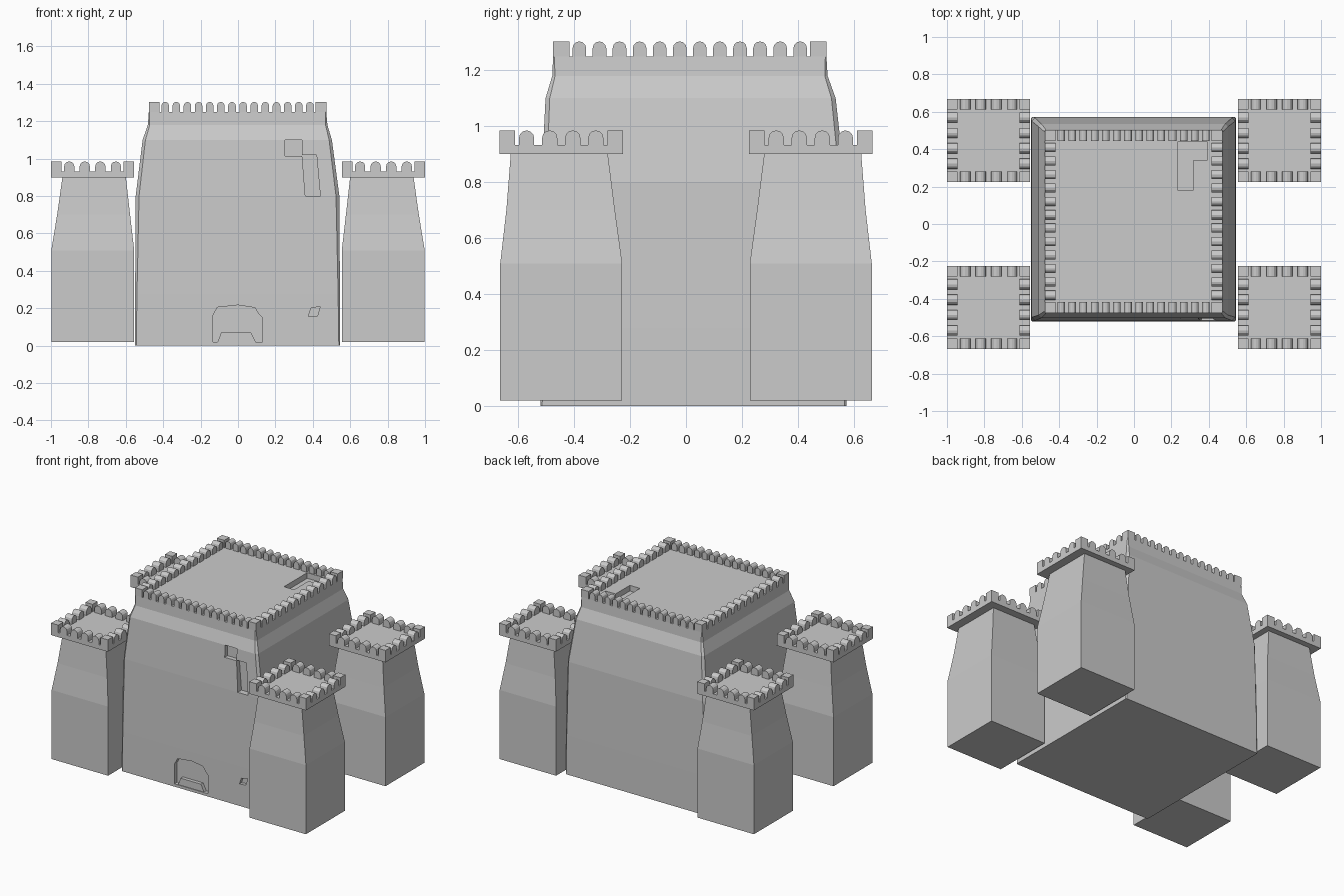
import bpy, bmesh, math
from mathutils import Vector

if "Cube" in bpy.data.objects:
    bpy.data.objects.remove(bpy.data.objects["Cube"])


def finish(bm, name):
    bmesh.ops.recalc_face_normals(bm, faces=bm.faces)
    me = bpy.data.meshes.new(name)
    bm.to_mesh(me)
    bm.free()
    ob = bpy.data.objects.new(name, me)
    bpy.context.collection.objects.link(ob)
    return ob


def loft(name, rings):
    """Stack of chamfered rectangles: (z, x0, x1, y0, y1, chamfer)."""
    bm = bmesh.new()
    prev = None
    for z, x0, x1, y0, y1, c in rings:
        if c:
            pts = [(x0 + c, y0), (x1 - c, y0), (x1, y0 + c), (x1, y1 - c),
                   (x1 - c, y1), (x0 + c, y1), (x0, y1 - c), (x0, y0 + c)]
        else:
            pts = [(x0, y0), (x1, y0), (x1, y1), (x0, y1)]
        ring = [bm.verts.new((x, y, z)) for x, y in pts]
        n = len(ring)
        if prev:
            for i in range(n):
                bm.faces.new((prev[i], prev[(i + 1) % n], ring[(i + 1) % n], ring[i]))
        else:
            bm.faces.new(ring[::-1])
        prev = ring
    bm.faces.new(prev)
    return finish(bm, name)


def extrude(bm, pts, vec):
    """Closed prism from 3D outline points."""
    a = [bm.verts.new(p) for p in pts]
    b = [bm.verts.new(Vector(p) + Vector(vec)) for p in pts]
    n = len(a)
    bm.faces.new(a)
    bm.faces.new(b[::-1])
    for i in range(n):
        bm.faces.new((a[i], b[i], b[(i + 1) % n], a[(i + 1) % n]))


def prism(name, pts, vec):
    bm = bmesh.new()
    extrude(bm, pts, vec)
    return finish(bm, name)


def cut(ob, cutter):
    mod = ob.modifiers.new("cut", "BOOLEAN")
    mod.operation = 'DIFFERENCE'
    mod.solver = 'EXACT'
    mod.object = cutter
    cutter.hide_render = True
    bpy.context.view_layer.objects.active = ob
    bpy.ops.object.modifier_apply(modifier=mod.name)
    bpy.data.objects.remove(cutter)


def merlon_outline(w, h):
    r = w / 2
    pts = [(-r, 0)]
    for i in range(7):
        a = math.pi * (1 - i / 6)
        pts.append((r * math.cos(a), h - r + r * math.sin(a)))
    return pts + [(r, 0)]


def battlement(name, x0, x1, y0, y1, z, h, t, nx, ny, fill):
    """Square corner blocks with rows of round-topped merlons between them."""
    bm = bmesh.new()
    z -= 0.002
    for cx in (x0, x1 - t):
        for cy in (y0, y1 - t):
            extrude(bm, [(cx, cy, z), (cx + t, cy, z), (cx + t, cy + t, z), (cx, cy + t, z)], (0, 0, h))
    pitch = (x1 - x0 - 2 * t) / nx
    for i in range(nx):
        c = x0 + t + pitch * (i + 0.5)
        for y in (y0, y1 - t):
            extrude(bm, [(c + u, y, z + v) for u, v in merlon_outline(pitch * fill, h)], (0, t, 0))
    pitch = (y1 - y0 - 2 * t) / ny
    for i in range(ny):
        c = y0 + t + pitch * (i + 0.5)
        for x in (x0, x1 - t):
            extrude(bm, [(x, c + u, z + v) for u, v in merlon_outline(pitch * fill, h)], (t, 0, 0))
    return finish(bm, name)


# Central keep
keep = loft("keep", [
    (0.0, -0.55, 0.545, -0.52, 0.573, 0.006),
    (0.28, -0.55, 0.545, -0.52, 0.573, 0.010),
    (0.80, -0.547, 0.542, -0.517, 0.568, 0.018),
    (1.10, -0.51, 0.502, -0.502, 0.535, 0.015),
    (1.18, -0.482, 0.478, -0.478, 0.506, 0.010),
    (1.25, -0.477, 0.472, -0.475, 0.502, 0.004),
])

# Doorway, windows and roof hatch recesses
door = [(-0.135, 0.02), (-0.135, 0.16), (-0.11, 0.205), (0, 0.217), (0.09, 0.203),
        (0.11, 0.17), (0.13, 0.15), (0.13, 0.02)]
slit = [(0.375, 0.155), (0.39, 0.2), (0.44, 0.21), (0.425, 0.16)]
window = [(0.25, 1.015), (0.25, 1.10), (0.343, 1.10), (0.343, 1.02), (0.42, 1.02),
          (0.44, 0.80), (0.36, 0.80), (0.343, 1.015)]
for outline, back in ((door, -0.49), (slit, -0.495), (window, -0.475)):
    cut(keep, prism("cutter", [(x, -0.6, z) for x, z in outline], (0, back + 0.6, 0)))
hatch = [(0.235, 0.18), (0.315, 0.18), (0.315, 0.34), (0.39, 0.34), (0.39, 0.44), (0.235, 0.44)]
cut(keep, prism("cutter", [(x, y, 1.21) for x, y in hatch], (0, 0, 0.1)))

# Door step
prism("door_step", [(x, -0.515, z) for x, z in
      ((-0.11, 0.018), (-0.09, 0.07), (0.07, 0.07), (0.095, 0.018))], (0, 0.03, 0))

battlement("keep_battlement", -0.477, 0.472, -0.475, 0.502, 1.25, 0.055, 0.058, 14, 12, 0.68)

# Four corner towers
for sx in (-1, 1):
    for sy in (-1, 1):
        def span(a, b, s):
            return tuple(sorted((a * s, b * s)))

        def ring(z, xa, xb, ya, yb):
            return (z, *span(xa, xb, sx), *span(ya, yb, sy), 0)
        side = ("left" if sx < 0 else "right") + ("_front" if sy < 0 else "_back")
        loft("tower_" + side, [
            ring(0.02, 0.555, 0.998, 0.228, 0.664),
            ring(0.51, 0.555, 0.998, 0.228, 0.664),
            ring(0.70, 0.577, 0.967, 0.254, 0.642),
            ring(0.905, 0.60, 0.938, 0.28, 0.626),
        ])
        slab = ring(0.90, 0.555, 1.0, 0.225, 0.667)
        loft("parapet_" + side, [slab, (0.932,) + slab[1:]])
        battlement("battlement_" + side, *slab[1:5], 0.932, 0.055, 0.056, 4, 4, 0.66)
